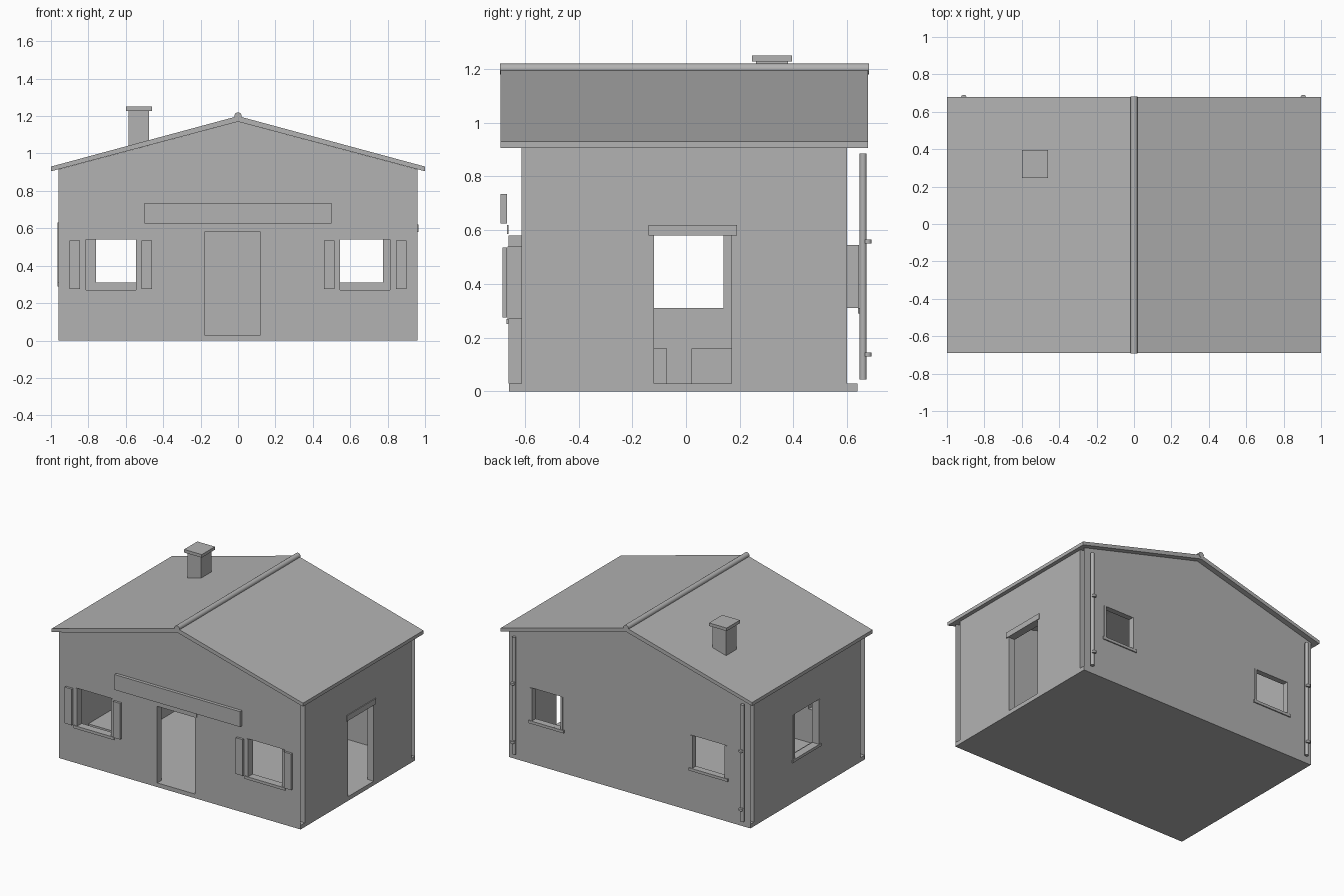
import bpy, bmesh
from mathutils import Vector, Matrix

if "Cube" in bpy.data.objects:
    bpy.data.objects.remove(bpy.data.objects["Cube"])

grey = bpy.data.materials.new("plain_grey")
grey.use_nodes = True
grey.diffuse_color = (0.448, 0.448, 0.448, 1)
grey.node_tree.nodes["Principled BSDF"].inputs["Base Color"].default_value = grey.diffuse_color


def finish(name, bm):
    bmesh.ops.recalc_face_normals(bm, faces=bm.faces)
    mesh = bpy.data.meshes.new(name)
    bm.to_mesh(mesh)
    bm.free()
    mesh.materials.append(grey)
    obj = bpy.data.objects.new(name, mesh)
    bpy.context.collection.objects.link(obj)
    return obj


def add_box(bm, x, y, z):
    size = Vector((x[1] - x[0], y[1] - y[0], z[1] - z[0]))
    mid = Vector((sum(x), sum(y), sum(z))) / 2
    bmesh.ops.create_cube(bm, size=1, matrix=Matrix.Translation(mid) @ Matrix.Diagonal(size).to_4x4())


def boxes(name, *specs):
    bm = bmesh.new()
    for spec in specs:
        add_box(bm, *spec)
    return finish(name, bm)


def prism(name, profile, y):
    """Extrude an x-z outline along y."""
    bm = bmesh.new()
    face = bm.faces.new([bm.verts.new((px, y[0], pz)) for px, pz in profile])
    out = bmesh.ops.extrude_face_region(bm, geom=[face])["geom"]
    moved = [v for v in out if isinstance(v, bmesh.types.BMVert)]
    bmesh.ops.translate(bm, verts=moved, vec=(0, y[1] - y[0], 0))
    return finish(name, bm)


def cylinder(name, radius, start, end, sides=16):
    start, end = Vector(start), Vector(end)
    axis = end - start
    turn = axis.to_track_quat('Z', 'Y').to_matrix().to_4x4()
    bm = bmesh.new()
    bmesh.ops.create_cone(bm, cap_ends=True, segments=sides, radius1=radius, radius2=radius,
                          depth=axis.length, matrix=Matrix.Translation((start + end) / 2) @ turn)
    return finish(name, bm)


def cut(obj, *openings):
    cutter = boxes("cutter", *openings)
    cutter.hide_render = True
    mod = obj.modifiers.new("openings", 'BOOLEAN')
    mod.object, mod.solver = cutter, 'EXACT'
    graph = bpy.context.evaluated_depsgraph_get()
    obj.data = bpy.data.meshes.new_from_object(obj.evaluated_get(graph))
    obj.modifiers.clear()
    bpy.data.objects.remove(cutter)


def open_ends(obj):
    """Leave the gable walls hollow and open at the house corners."""
    bm = bmesh.new()
    bm.from_mesh(obj.data)
    ends = [f for f in bm.faces if all(abs(v.co.x) > W - 0.001 for v in f.verts)
            and len({v.co.x > 0 for v in f.verts}) == 1]
    bmesh.ops.delete(bm, geom=ends, context='FACES')
    bm.to_mesh(obj.data)
    bm.free()


# Main dimensions
W, FRONT, BACK, T = 0.96, -0.66, 0.64, 0.05
IN_FRONT, IN_BACK = -0.612, 0.6
gable = [(-W, 0), (W, 0), (W, 0.915), (0, 1.17), (-W, 0.915)]
door_z, front_z, back_z, side_z = (0.03, 0.58), (0.27, 0.54), (0.31, 0.545), (0.31, 0.63)
front_windows = [(-0.83, -0.53), (0.53, 0.83)]
back_windows = [(-0.775, -0.485), (0.53, 0.79)]
door_x, side_door_y, side_window_y = (-0.18, 0.12), (-0.12, 0.17), (-0.15, 0.155)

# Floor and walls
boxes("floor", ((-W, W), (FRONT + 0.001, BACK - 0.001), (0, 0.03)))
front_wall = prism("front_wall", gable, (FRONT, IN_FRONT))
through = (-0.8, -0.5)
cut(front_wall, (door_x, through, door_z), *[(x, through, front_z) for x in front_windows])
open_ends(front_wall)
back_wall = prism("back_wall", gable, (IN_BACK, BACK))
cut(back_wall, *[(x, (0.5, 0.8), back_z) for x in back_windows])
open_ends(back_wall)
left_wall = boxes("left_wall", ((W - T, W), (IN_FRONT, IN_BACK), (0.03, 0.92)))
cut(left_wall, ((0.8, 1.1), side_door_y, (0.02, door_z[1])))
right_wall = boxes("right_wall", ((-W, T - W), (IN_FRONT, IN_BACK), (0.03, 0.92)))
cut(right_wall, ((-1.1, -0.8), side_window_y, side_z))

# Roof with ridge cap
prism("roof", [(-1, 0.905), (0, 1.17), (1, 0.905), (1, 0.93), (0, 1.2), (-1, 0.93)], (-0.69, 0.678))
cylinder("ridge_cap", 0.02, (0, -0.693, 1.2), (0, 0.681, 1.2))

# Chimney
boxes("chimney", ((-0.585, -0.475), (0.26, 0.38), (1.02, 1.23)))
boxes("chimney_cap", ((-0.6, -0.46), (0.245, 0.395), (1.228, 1.25)))

# Sign board and lintels
boxes("sign_board", ((-0.5, 0.5), (-0.69, -0.667), (0.625, 0.735)))
boxes("front_door_lintel", ((-0.195, 0.135), (FRONT - 0.006, FRONT), (0.585, 0.62)))
boxes("side_door_lintel", ((W, W + 0.006), (-0.14, 0.19), (0.58, 0.62)))

# Window jambs, sills and shutters
J = 0.016
for a, b in front_windows:
    y = (FRONT - 0.004, IN_FRONT)
    boxes("front_window_jambs", ((a, a + J), y, front_z), ((b - J, b), y, front_z))
    boxes("front_window_sill", ((a - 0.01, b + 0.01), (FRONT - 0.008, FRONT), (0.25, 0.27)))
    boxes("shutters", *[((s, s + 0.056), (-0.683, -0.667), (0.275, 0.535)) for s in (a - 0.07, b + 0.014)])
for a, b in back_windows:
    y = (IN_BACK, BACK + 0.004)
    boxes("back_window_jambs", ((a, a + J), y, back_z), ((b - J, b), y, back_z))
    boxes("back_window_sill", ((a - 0.01, b + 0.01), (BACK, BACK + 0.008), (0.29, 0.31)))
a, b = side_window_y
x = (-W - 0.004, T - W)
boxes("side_window_jambs", (x, (a, a + J), side_z), (x, (b - J, b), side_z))
boxes("side_window_sill", ((-W - 0.006, -W), (a - 0.01, b + 0.01), (0.29, 0.31)))

# Low benches inside
boxes("bench_front", ((T - W, -0.72), (-0.4, -0.07), (0.03, 0.16)))
boxes("bench_back", ((T - W, -0.72), (0.02, 0.4), (0.03, 0.16)))

# Downpipes with clips on the back wall
round_parts = [bpy.data.objects["ridge_cap"]]
for x in (-0.91, 0.905):
    round_parts.append(cylinder("downpipe", 0.013, (x, 0.659, 0.045), (x, 0.659, 0.885)))
    for z in (0.13, 0.55):
        round_parts.append(cylinder("pipe_clip", 0.015, (x, 0.676, z), (x, 0.676, z + 0.015)))

# Smooth shading on the round parts
bpy.ops.object.select_all(action='DESELECT')
for obj in round_parts:
    obj.select_set(True)
bpy.context.view_layer.objects.active = round_parts[0]
bpy.ops.object.shade_smooth_by_angle()
